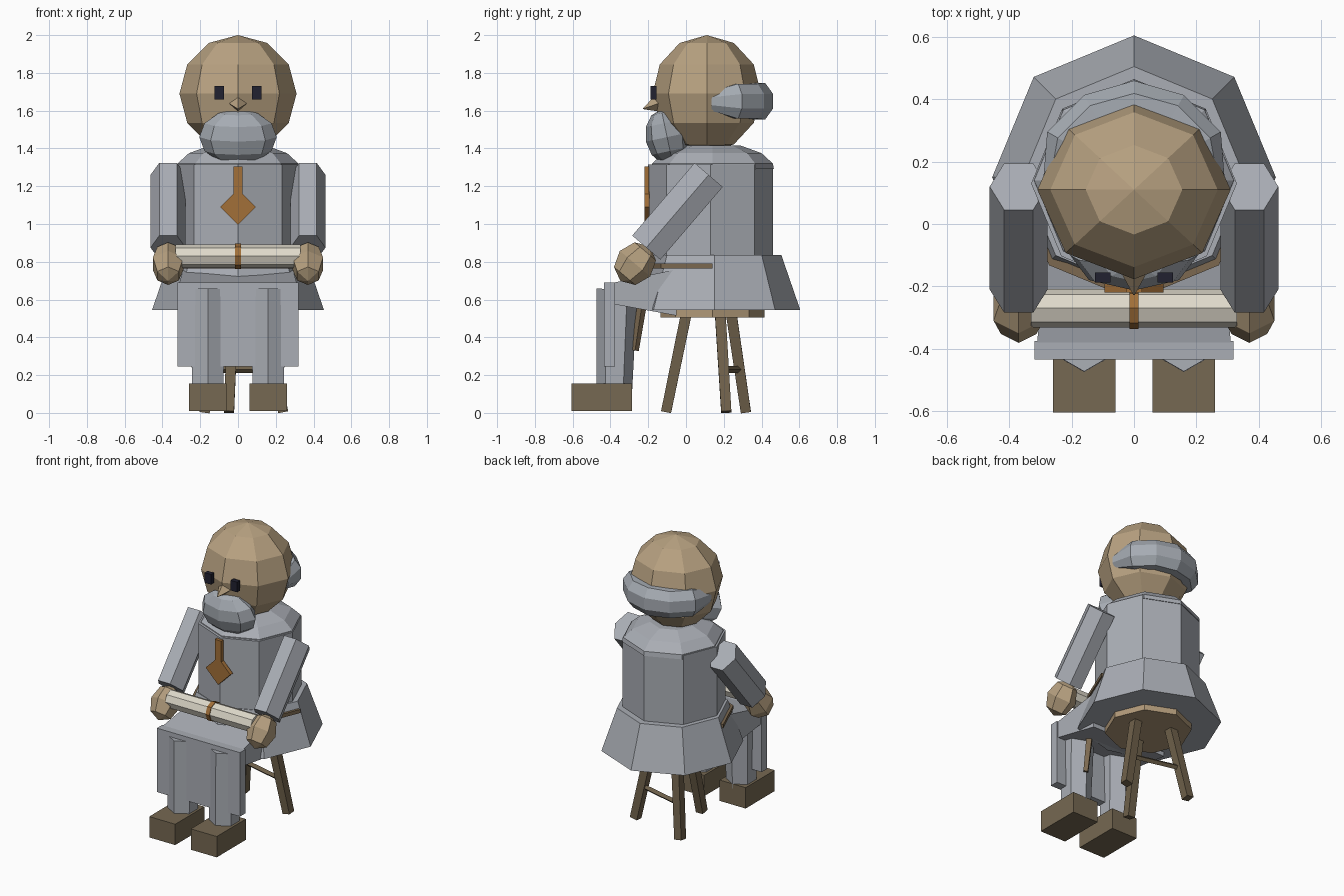
import bpy, bmesh
from math import sin, cos, pi, radians
from mathutils import Vector, Matrix

if "Cube" in bpy.data.objects:
    bpy.data.objects.remove(bpy.data.objects["Cube"], do_unlink=True)


def material(name, rgb):
    m = bpy.data.materials.new(name)
    m.use_nodes = True
    col = (*rgb, 1)
    m.diffuse_color = col
    m.node_tree.nodes["Principled BSDF"].inputs["Base Color"].default_value = col
    return m


SKIN = material("skin tan", (.48, .36, .22))
ROBE = material("robe grey", (.40, .42, .46))
HAIR = material("hair grey", (.38, .41, .45))
WOOD = material("dark wood", (.16, .12, .07))
SHOE = material("shoe brown", (.18, .14, .085))
SEAT = material("seat wood", (.44, .32, .19))
BELT = material("belt brown", (.20, .14, .08))
GOLD = material("amber", (.36, .16, .04))
PAPER = material("parchment", (.74, .70, .60))
EYE = material("eye navy", (.015, .015, .03))


def finish(name, bm, mat):
    bmesh.ops.recalc_face_normals(bm, faces=bm.faces)
    me = bpy.data.meshes.new(name)
    bm.to_mesh(me)
    bm.free()
    me.materials.append(mat)
    ob = bpy.data.objects.new(name, me)
    bpy.context.collection.objects.link(ob)
    return ob


def loft(name, rings, mat):
    """Skin a list of equal point rings and cap both ends."""
    bm = bmesh.new()
    vs = [[bm.verts.new(p) for p in r] for r in rings]
    n = len(vs[0])
    for a, b in zip(vs, vs[1:]):
        for i in range(n):
            j = (i + 1) % n
            bm.faces.new((a[i], a[j], b[j], b[i]))
    bm.faces.new(vs[0])
    bm.faces.new(vs[-1])
    return finish(name, bm, mat)


def octagon(r, z, y):
    return [(r * sin(i * pi / 4), y + r * cos(i * pi / 4), z) for i in range(8)]


def rod(name, a, b, r1, r2, n, mat, side=(1, 0, 0), deep=1.0):
    """Straight prism from a to b, with one corner pointing along side."""
    a, b = Vector(a), Vector(b)
    axis = (b - a).normalized()
    u = Vector(side)
    u = (u - axis * u.dot(axis)).normalized()
    v = axis.cross(u) * deep
    rings = [[c + r * (u * cos(2 * pi * i / n) + v * sin(2 * pi * i / n))
              for i in range(n)] for c, r in ((a, r1), (b, r2))]
    return loft(name, rings, mat)


def box(name, lo, hi, mat):
    rings = [[(lo[0], lo[1], z), (hi[0], lo[1], z), (hi[0], hi[1], z), (lo[0], hi[1], z)]
             for z in (lo[2], hi[2])]
    return loft(name, rings, mat)


def ball(name, centre, size, seg, rings, mat, tilt=0):
    bm = bmesh.new()
    m = (Matrix.Translation(centre) @ Matrix.Rotation(radians(tilt), 4, 'X')
         @ Matrix.Diagonal((*size, 1)))
    bmesh.ops.create_uvsphere(bm, u_segments=seg, v_segments=rings, radius=1, matrix=m)
    return finish(name, bm, mat)


# Head and face
ball("head", (0, .11, 1.69), (.31, .287, .31), 8, 6, SKIN)
ball("beard", (0, -.1, 1.46), (.205, .115, .15), 8, 6, HAIR, 12)
rod("nose", (0, -.14, 1.64), (0, -.228, 1.61), .05, .002, 4, SKIN)

# Hair band wrapped round the back of the head
hair = []
for k in range(7):
    t = pi * k / 6
    out = Vector((cos(t), sin(t), 0))
    fat = (.055, .1, .1, .105, .1, .1, .055)[k]
    mid = Vector((0, .135, 1.65)) + out * .255
    hair.append([mid + out * .72 * fat * cos(a) + Vector((0, 0, fat * sin(a)))
                 for a in [pi / 8 + i * pi / 4 for i in range(8)]])
loft("hair_band", hair, HAIR)

# Robe: collar, tunic, flared skirt
loft("collar", [octagon(r, z, .14) for r, z in
                ((.325, 1.29), (.32, 1.32), (.26, 1.375), (.15, 1.415))], ROBE)
loft("tunic", [octagon(.33, z, .13) for z in (.76, 1.315)], ROBE)
skirt = [octagon(.455, .545, .15), octagon(.355, .835, .15)]
skirt[0][4] = (0, -.26, .545)
loft("skirt", skirt, ROBE)

# Lap sloping down to the knees, with a hanging front cloth
loft("lap", [[(-w, y, lo), (w, y, lo), (w, y, hi), (-w, y, hi)]
             for w, y, lo, hi in ((.31, -.38, .575, .69), (.29, -.05, .515, .76))], ROBE)
box("front_cloth", (-.32, -.435, .245), (.32, -.375, .69), ROBE)

# Belt across the front half
belt = []
for k in range(5):
    d = Vector((cos(pi + k * pi / 4), sin(pi + k * pi / 4), 0))
    c = Vector((0, .14, 0))
    belt.append([c + d * r + Vector((0, 0, z))
                 for r, z in ((.35, .765), (.385, .765), (.385, .79), (.35, .79))])
loft("belt", belt, BELT)
rod("belt_tail", (.17, -.235, .56), (.17, -.27, .33), .025, .02, 4, BELT)

# Pendant on the chest
box("pendant_cord", (-.025, -.22, 1.16), (.025, -.195, 1.305), GOLD)
rod("pendant", (0, -.22, 1.09), (0, -.192, 1.09), .095, .095, 4, GOLD)

# Parts mirrored left and right
for s, tag in ((1, "left"), (-1, "right")):
    box(tag + "_eye", (s * .1 - .025, -.188, 1.66), (s * .1 + .025, -.155, 1.73), EYE)
    rod(tag + "_arm", (s * .37, .12, 1.26), (s * .37, -.21, .875),
        .093, .093, 6, ROBE, deep=1.22)
    ball(tag + "_hand", (s * .37, -.27, .79), (.093, .105, .12), 6, 4, SKIN, -40)
    rod(tag + "_leg", (s * .16, -.38, .12), (s * .16, -.365, .655),
        .095, .108, 6, ROBE, side=(0, 1, 0))
    box(tag + "_shoe", (s * .16 - .1, -.605, .01), (s * .16 + .1, -.285, .155), SHOE)

# Rolled scroll held in both hands
rod("scroll", (-.33, -.27, .83), (.33, -.27, .83), .062, .062, 8, PAPER, side=(0, 0, 1))
rod("scroll_band", (-.015, -.27, .83), (.015, -.27, .83), .067, .067, 8, GOLD, side=(0, 0, 1))

# Three-legged stool
loft("stool_seat", [octagon(.275, z, .14) for z in (.505, .55)], SEAT)


def stool_point(angle, r, z):
    return Vector((r * cos(radians(angle)), .14 + r * sin(radians(angle)), z))


for i, angle in enumerate((-101, 17, 135)):
    rod(f"stool_leg_{i + 1}", stool_point(angle, .14, .53), stool_point(angle, .25, .005),
        .04, .038, 4, WOOD, side=(1, 1, 0))
rod("stool_rung", stool_point(17, .2, .23), stool_point(135, .2, .23), .018, .018, 4, WOOD,
    side=(0, 0, 1))
